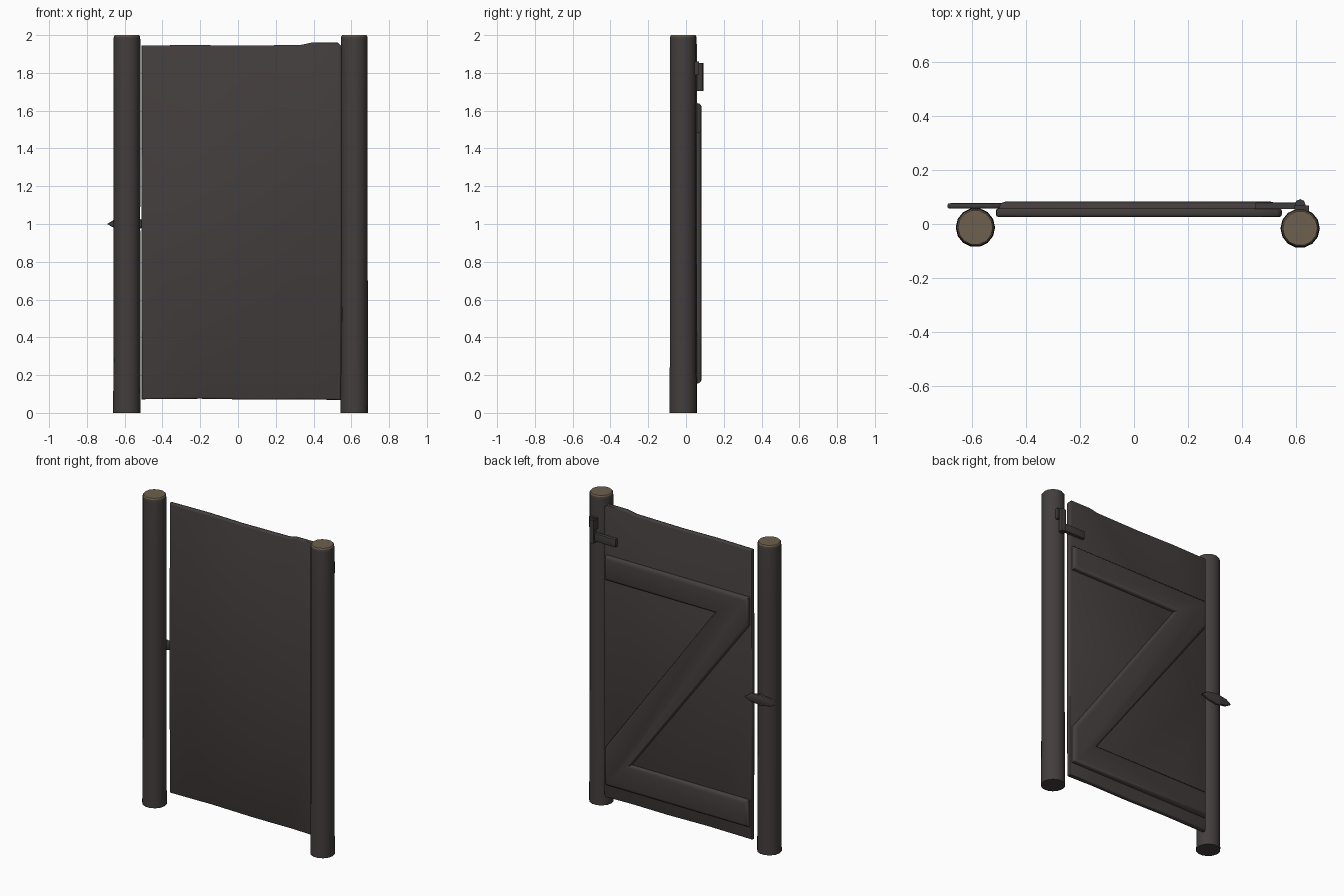
import bpy, bmesh, math
from mathutils import Vector

if "Cube" in bpy.data.objects:
    bpy.data.objects.remove(bpy.data.objects["Cube"])


def material(name, rgb):
    m = bpy.data.materials.new(name)
    m.diffuse_color = (*rgb, 1)
    m.use_nodes = True
    m.node_tree.nodes["Principled BSDF"].inputs["Base Color"].default_value = m.diffuse_color
    return m


WOOD = material("dark_wood", (0.056, 0.048, 0.046))
CUT = material("cut_wood_end", (0.155, 0.118, 0.075))
IRON = material("dark_iron", (0.048, 0.044, 0.043))


def finish(name, bm, mats, angle=45):
    bmesh.ops.recalc_face_normals(bm, faces=bm.faces)
    me = bpy.data.meshes.new(name)
    bm.to_mesh(me)
    bm.free()
    for m in mats:
        me.materials.append(m)
    ob = bpy.data.objects.new(name, me)
    bpy.context.collection.objects.link(ob)
    bpy.ops.object.select_all(action='DESELECT')
    ob.select_set(True)
    bpy.context.view_layer.objects.active = ob
    bpy.ops.object.shade_smooth_by_angle(angle=math.radians(angle))
    return ob


def plate(name, pts, y0, y1, mat, bevel=0.0, segments=2, both=False):
    """Extrude an (x, z) outline from y0 back to y1, rounding its rims."""
    bm = bmesh.new()
    front = bm.faces.new([bm.verts.new((x, y0, z)) for x, z in pts])
    bmesh.ops.extrude_face_region(bm, geom=[front])
    moved = [v for v in bm.verts if v not in front.verts]
    bmesh.ops.translate(bm, verts=moved, vec=(0, y1 - y0, 0))
    if bevel:
        rims = [e for e in bm.edges
                if all(abs(v.co.y - y1) < 1e-6 for v in e.verts)
                or (both and all(abs(v.co.y - y0) < 1e-6 for v in e.verts))]
        bmesh.ops.bevel(bm, geom=rims, offset=bevel, segments=segments,
                        profile=0.5, affect='EDGES')
    return finish(name, bm, [mat])


def post(name, x, y, r=0.073, sides=14):
    """Slightly uneven round log with a cut top."""
    bm = bmesh.new()
    levels = [(0, r), (0.3, r * 0.98), (1.0, r * 0.965), (1.6, r * 0.97),
              (1.975, r * 0.97), (1.992, r * 0.95), (2.0, r * 0.88)]
    rings = []
    for z, rad in levels:
        rings.append([bm.verts.new((x + rad * math.cos(a), y + rad * math.sin(a), z))
                      for a in (2 * math.pi * i / sides for i in range(sides))])
    for lo, hi in zip(rings, rings[1:]):
        for i in range(sides):
            j = (i + 1) % sides
            bm.faces.new((lo[i], lo[j], hi[j], hi[i]))
    bm.faces.new(rings[0][::-1])
    bm.faces.new(rings[-1]).material_index = 1
    for f in bm.faces:
        if f.calc_center_median().z > 1.993:
            f.material_index = 1
    return finish(name, bm, [WOOD, CUT])


def box(x0, x1, z0, z1):
    return [(x0, z0), (x1, z0), (x1, z1), (x0, z1)]


# Gate posts
post("left_post", -0.588, -0.013)
post("right_post", 0.616, -0.016)

# Door panel with a worn, uneven outline
plate("door_panel",
      [(-0.51, 0.072), (-0.2, 0.075), (0.1, 0.07), (0.35, 0.072), (0.545, 0.068),
       (0.548, 1.0), (0.548, 1.94), (0.53, 1.96), (0.39, 1.96), (0.33, 1.948),
       (0.0, 1.944), (-0.25, 1.948), (-0.51, 1.944), (-0.512, 1.0)],
      0.026, 0.058, WOOD, bevel=0.009, both=True)

# Z-shaped brace on the back
plate("z_brace",
      [(-0.5, 1.64), (0.53, 1.64), (0.53, 1.48), (-0.255, 1.48), (0.53, 0.40),
       (0.53, 0.155), (-0.5, 0.155), (-0.5, 0.33), (0.345, 0.33), (-0.5, 1.46)],
      0.05, 0.083, WOOD, bevel=0.024, segments=3)

# Latch: a pointed bar reaching over the left post
plate("latch",
      [(-0.692, 1.0), (-0.655, 0.978), (-0.58, 0.966), (-0.51, 0.978), (-0.47, 0.995),
       (-0.51, 1.024), (-0.58, 1.036), (-0.655, 1.024)],
      0.057, 0.077, IRON, bevel=0.006, both=True)

# Hinge: bracket and pin on the right post, strap on the door
plate("hinge_bracket", box(0.595, 0.648, 1.79, 1.86), 0.045, 0.068, IRON)
plate("hinge_strap", box(0.45, 0.62, 1.715, 1.765), 0.056, 0.079, IRON, bevel=0.003)
bm = bmesh.new()
bmesh.ops.create_cone(bm, cap_ends=True, segments=8, radius1=0.02, radius2=0.02, depth=0.15)
bmesh.ops.translate(bm, verts=bm.verts, vec=Vector((0.616, 0.072, 1.778)))
finish("hinge_pin", bm, [IRON])
